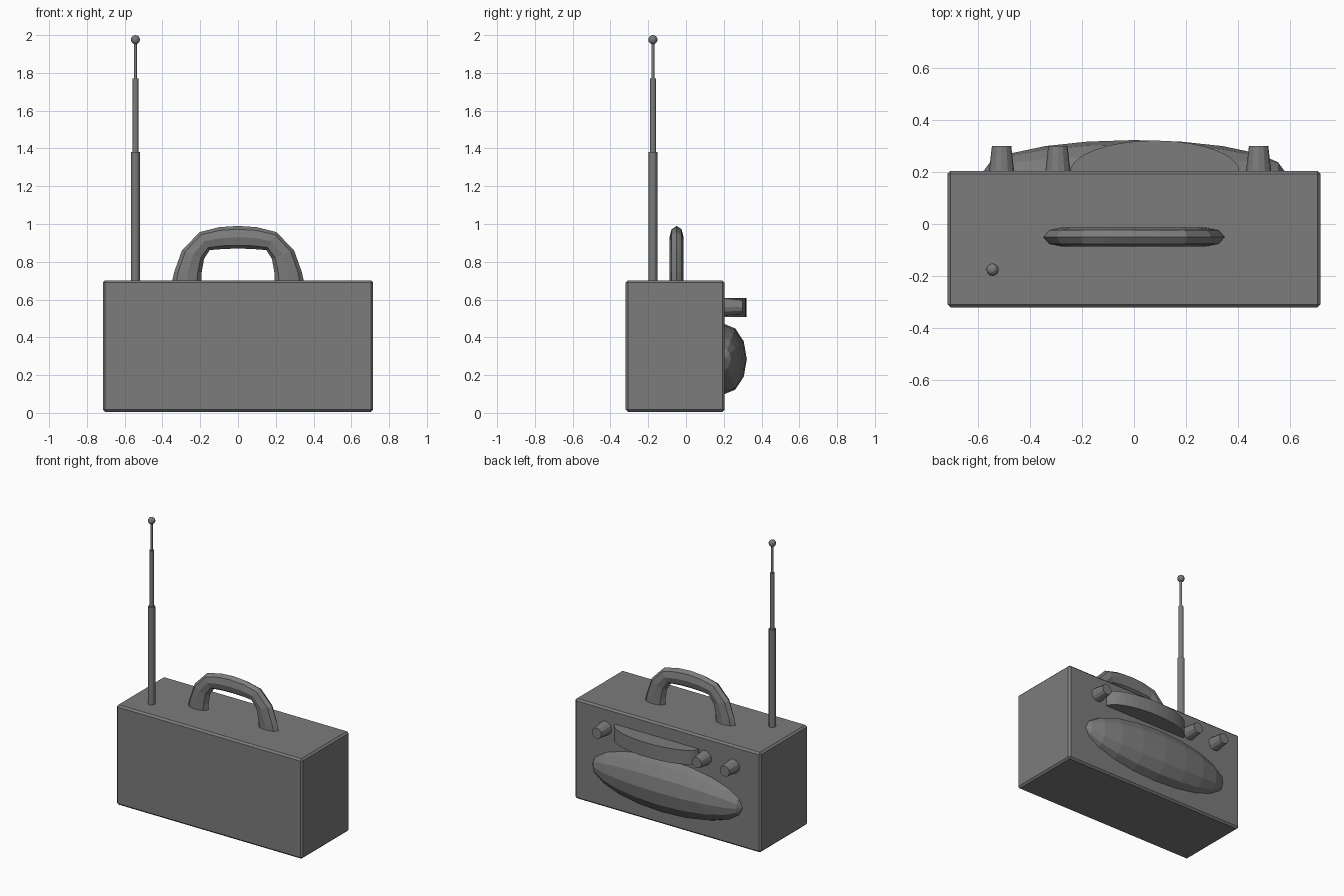
import bpy, bmesh, math
from mathutils import Matrix

if "Cube" in bpy.data.objects:
    bpy.data.objects.remove(bpy.data.objects["Cube"])

# one dark grey for every part
dark = bpy.data.materials.new("dark_grey")
dark.diffuse_color = (0.2, 0.2, 0.2, 1)
dark.use_nodes = True
dark.node_tree.nodes["Principled BSDF"].inputs["Base Color"].default_value = dark.diffuse_color


def add_object(name, bm):
    bmesh.ops.recalc_face_normals(bm, faces=bm.faces)
    me = bpy.data.meshes.new(name)
    bm.to_mesh(me)
    bm.free()
    me.materials.append(dark)
    ob = bpy.data.objects.new(name, me)
    bpy.context.collection.objects.link(ob)
    return ob


def skin_rings(name, rings):
    """Bridge equal rings of points into a capped tube."""
    bm = bmesh.new()
    vs = [[bm.verts.new(p) for p in ring] for ring in rings]
    n = len(vs[0])
    for a, b in zip(vs, vs[1:]):
        for i in range(n):
            j = (i + 1) % n
            bm.faces.new((a[i], a[j], b[j], b[i]))
    bm.faces.new(vs[0])
    bm.faces.new(vs[-1])
    return add_object(name, bm)


def circle(r, n):
    return [(r * math.cos(2 * math.pi * i / n), r * math.sin(2 * math.pi * i / n))
            for i in range(n)]


# case
bm = bmesh.new()
bmesh.ops.create_cube(bm, size=1, matrix=Matrix.Translation((0, -0.058, 0.354))
                      @ Matrix.Diagonal((1.432, 0.524, 0.696, 1)))
case = add_object("case", bm)
bev = case.modifiers.new("edge", 'BEVEL')
bev.width, bev.segments = 0.012, 1

# handle: (outer x, outer z, inner x, inner z) from foot to crown, mirrored
half = [(0.35, 0.69, 0.195, 0.69), (0.338, 0.745, 0.192, 0.745),
        (0.297, 0.86, 0.18, 0.815), (0.203, 0.957, 0.15, 0.862),
        (0.1, 0.983, 0.075, 0.868)]
stations = half + [(0, 0.99, 0, 0.87)] + [(-a, b, -c, d) for a, b, c, d in half[::-1]]
rings = []
for ox, oz, ix, iz in stations:
    rings.append([((ox + ix) / 2 + u * (ox - ix) / 2, -0.05 + v * 0.037,
                   (oz + iz) / 2 + u * (oz - iz) / 2) for u, v in circle(1, 8)])
skin_rings("handle", rings)

# telescopic antenna
AX, AY = -0.543, -0.175
sections = [(0.023, 0.69, 1.38), (0.015, 1.37, 1.77), (0.008, 1.76, 1.97)]
for k, (r, z0, z1) in enumerate(sections, 1):
    skin_rings(f"antenna_section_{k}",
               [[(AX + x, AY + y, z) for x, y in circle(r, 12)] for z in (z0, z1)])
bm = bmesh.new()
bmesh.ops.create_uvsphere(bm, u_segments=12, v_segments=8, radius=0.024,
                          matrix=Matrix.Translation((AX, AY, 1.976)))
add_object("antenna_tip", bm)

# tapered knobs
for k, kx in enumerate((-0.508, -0.292, 0.478), 1):
    skin_rings(f"knob_{k}", [[(kx + x, y, 0.56 + z) for x, z in circle(r, 12)]
                             for r, y in ((0.049, 0.195), (0.037, 0.3))])

# tuning dial: half-ellipse extruded upwards
arc = [math.pi * i / 20 for i in range(21)]
skin_rings("tuning_dial", [[(0.08 + 0.325 * math.cos(a), 0.2 + 0.12 * math.sin(a), z)
                            for a in arc] for z in (0.508, 0.607)])

# speaker: faceted half ellipsoid with its poles along x
bm = bmesh.new()
bmesh.ops.create_uvsphere(bm, u_segments=12, v_segments=10, radius=1,
                          matrix=Matrix.Translation((0, 0.2, 0.285))
                          @ Matrix.Diagonal((0.58, 0.122, 0.187, 1))
                          @ Matrix.Rotation(math.pi / 2, 4, 'Y'))
bmesh.ops.bisect_plane(bm, geom=bm.verts[:] + bm.edges[:] + bm.faces[:],
                       plane_co=(0, 0.195, 0), plane_no=(0, 1, 0), clear_inner=True)
bmesh.ops.holes_fill(bm, edges=[e for e in bm.edges if e.is_boundary])
add_object("speaker", bm)
